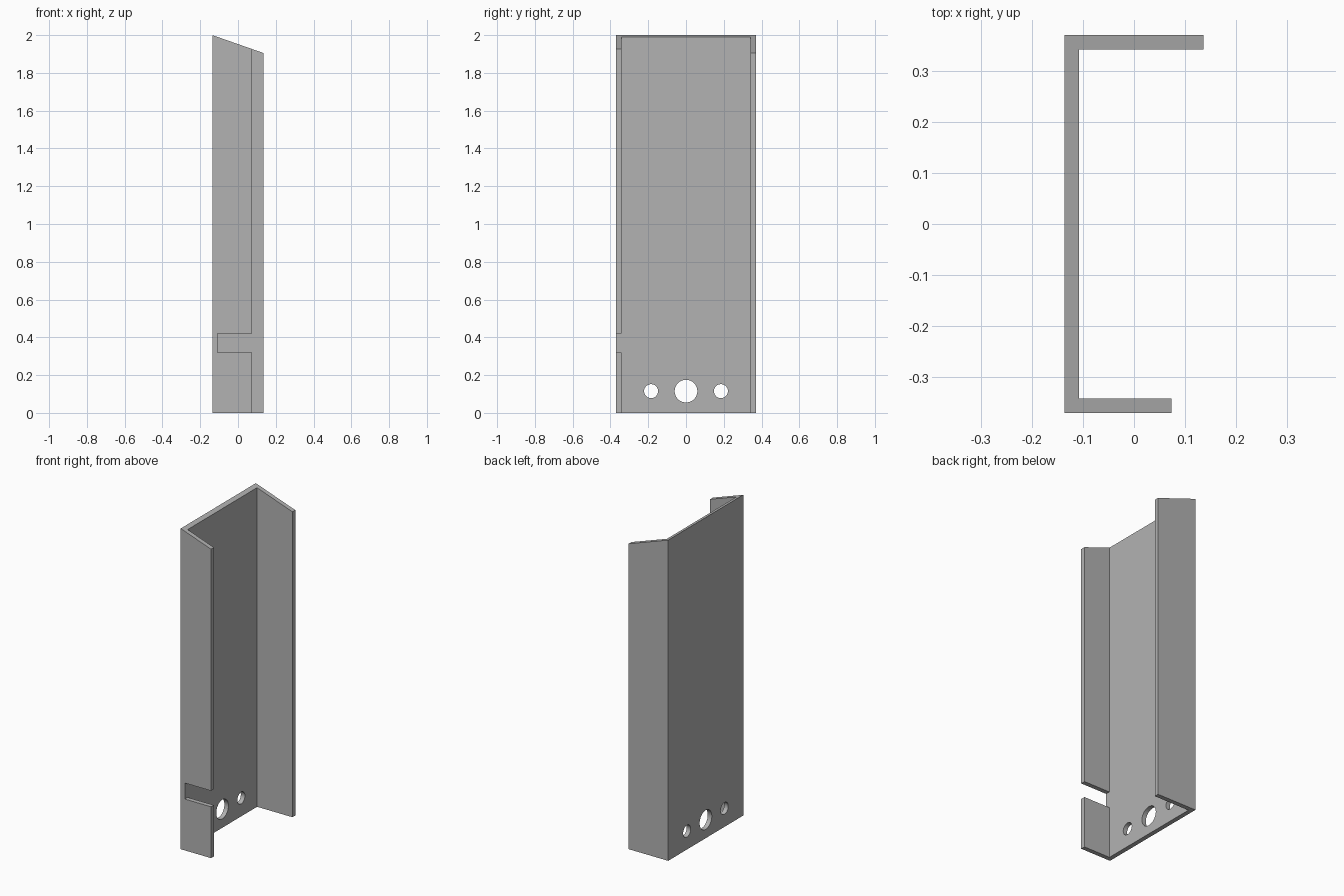
import bpy
import bmesh
from math import radians
from mathutils import Matrix, Vector

cube = bpy.data.objects.get("Cube")
if cube:
    bpy.data.objects.remove(cube, do_unlink=True)

HEIGHT = 2.0
BACK, LONG, SHORT = -0.136, 0.136, 0.073   # x of web and both flange edges
HALF, WALL = 0.37, 0.028                   # half width and sheet thickness
TOP_SLOPE = -0.35                          # fall of the top edge along x

steel = bpy.data.materials.new("grey steel")
steel.use_nodes = True
grey = (0.45, 0.45, 0.45, 1)
steel.diffuse_color = grey
steel.node_tree.nodes["Principled BSDF"].inputs["Base Color"].default_value = grey


def make_object(name, bm):
    bmesh.ops.recalc_face_normals(bm, faces=bm.faces)
    mesh = bpy.data.meshes.new(name)
    bm.to_mesh(mesh)
    bm.free()
    mesh.materials.append(steel)
    obj = bpy.data.objects.new(name, mesh)
    bpy.context.collection.objects.link(obj)
    return obj


def hole_cutter(y, z, radius):
    bm = bmesh.new()
    place = Matrix.Translation((BACK, y, z)) @ Matrix.Rotation(radians(90), 4, 'Y')
    bmesh.ops.create_cone(bm, cap_ends=True, segments=48, radius1=radius,
                          radius2=radius, depth=0.2, matrix=place)
    return make_object("hole_cutter", bm)


def box_cutter(low, high):
    low, high = Vector(low), Vector(high)
    bm = bmesh.new()
    place = Matrix.Translation((low + high) / 2) @ Matrix.Diagonal((*(high - low), 1))
    bmesh.ops.create_cube(bm, size=1, matrix=place)
    return make_object("slot_cutter", bm)


# Channel: extruded C profile with a slanted top
inner = BACK + WALL
profile = [(BACK, -HALF), (SHORT, -HALF), (SHORT, WALL - HALF), (inner, WALL - HALF),
           (inner, HALF - WALL), (LONG, HALF - WALL), (LONG, HALF), (BACK, HALF)]
bm = bmesh.new()
base = bm.faces.new([bm.verts.new((x, y, 0)) for x, y in profile])
raised = bmesh.ops.extrude_face_region(bm, geom=[base])["geom"]
for v in raised:
    if isinstance(v, bmesh.types.BMVert):
        v.co.z = HEIGHT + TOP_SLOPE * (v.co.x - BACK)
channel = make_object("channel", bm)

# Three round holes in the web and a slot in the short flange
cutters = [hole_cutter(0, 0.115, 0.06),
           hole_cutter(-0.185, 0.115, 0.037),
           hole_cutter(0.185, 0.115, 0.037),
           box_cutter((inner, -HALF - 0.1, 0.32), (SHORT + 0.1, WALL - HALF + 0.005, 0.42))]
bpy.context.view_layer.objects.active = channel
for cutter in cutters:
    cutter.hide_render = True
    cut = channel.modifiers.new("cut", 'BOOLEAN')
    cut.operation = 'DIFFERENCE'
    cut.solver = 'EXACT'
    cut.object = cutter
    bpy.ops.object.modifier_apply(modifier=cut.name)
    bpy.data.objects.remove(cutter, do_unlink=True)

# Smooth hole walls, sharp folds
bpy.ops.object.select_all(action='DESELECT')
channel.select_set(True)
bpy.ops.object.shade_smooth_by_angle(angle=radians(30))
